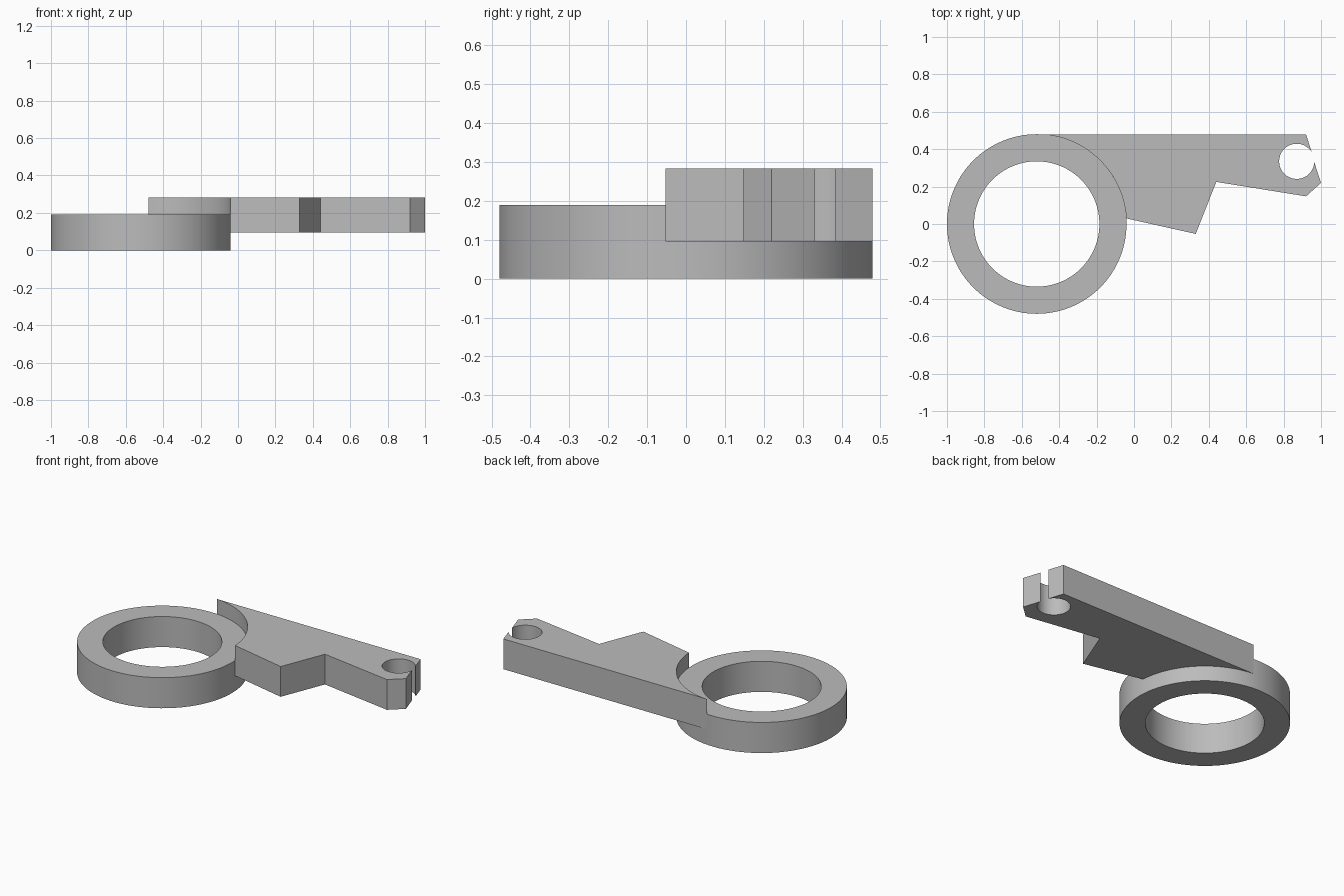
import bpy, bmesh
from math import cos, sin, radians, degrees, atan2

cube = bpy.data.objects.get("Cube")
if cube:
    bpy.data.objects.remove(cube)

RING_X, OUTER, INNER, RING_H = -0.52, 0.48, 0.335, 0.19
ARM_BOTTOM, ARM_TOP = 0.095, 0.283

grey = bpy.data.materials.new("grey")
grey.use_nodes = True
colour = (0.5, 0.5, 0.5, 1)
grey.diffuse_color = colour
grey.node_tree.nodes["Principled BSDF"].inputs["Base Color"].default_value = colour


def arc(cx, cy, r, start, end, n):
    """Points on an arc, angles in degrees, both ends included."""
    angles = [radians(start + (end - start) * i / n) for i in range(n + 1)]
    return [(cx + r * cos(a), cy + r * sin(a)) for a in angles]


def finish(name, bm):
    bmesh.ops.recalc_face_normals(bm, faces=bm.faces)
    mesh = bpy.data.meshes.new(name)
    bm.to_mesh(mesh)
    bm.free()
    mesh.materials.append(grey)
    obj = bpy.data.objects.new(name, mesh)
    bpy.context.collection.objects.link(obj)
    bpy.ops.object.select_all(action='DESELECT')
    obj.select_set(True)
    bpy.context.view_layer.objects.active = obj
    bpy.ops.object.shade_smooth_by_angle(angle=radians(25))
    return obj


# Flat ring: a rectangular section swept round its axis
bm = bmesh.new()
section = [(INNER, 0), (OUTER, 0), (OUTER, RING_H), (INNER, RING_H)]
verts = [bm.verts.new((RING_X + r, 0, z)) for r, z in section]
edges = [bm.edges.new((verts[i], verts[(i + 1) % 4])) for i in range(4)]
bmesh.ops.spin(bm, geom=verts + edges, cent=(RING_X, 0, 0), axis=(0, 0, 1),
               angle=radians(360), steps=128, use_merge=True)
bmesh.ops.remove_doubles(bm, verts=bm.verts, dist=1e-4)
finish("ring", bm)

# Raised arm: curved end hugging the ring, stepped edge, open hole at the tip
outline = arc(RING_X, 0, OUTER, degrees(atan2(0.03, OUTER)), 85, 40)
outline += [(0.92, 0.479), (0.95, 0.385)]
outline += arc(0.87, 0.335, 0.094, 32, 357, 56)[1:]
outline += [(1.0, 0.22), (0.92, 0.148), (0.44, 0.225), (0.33, -0.053)]

bm = bmesh.new()
base = bm.faces.new([bm.verts.new((x, y, ARM_BOTTOM)) for x, y in outline])
top = bmesh.ops.extrude_face_region(bm, geom=[base], use_keep_orig=True)["geom"]
bmesh.ops.translate(bm, vec=(0, 0, ARM_TOP - ARM_BOTTOM),
                    verts=[v for v in top if isinstance(v, bmesh.types.BMVert)])
finish("arm", bm)
